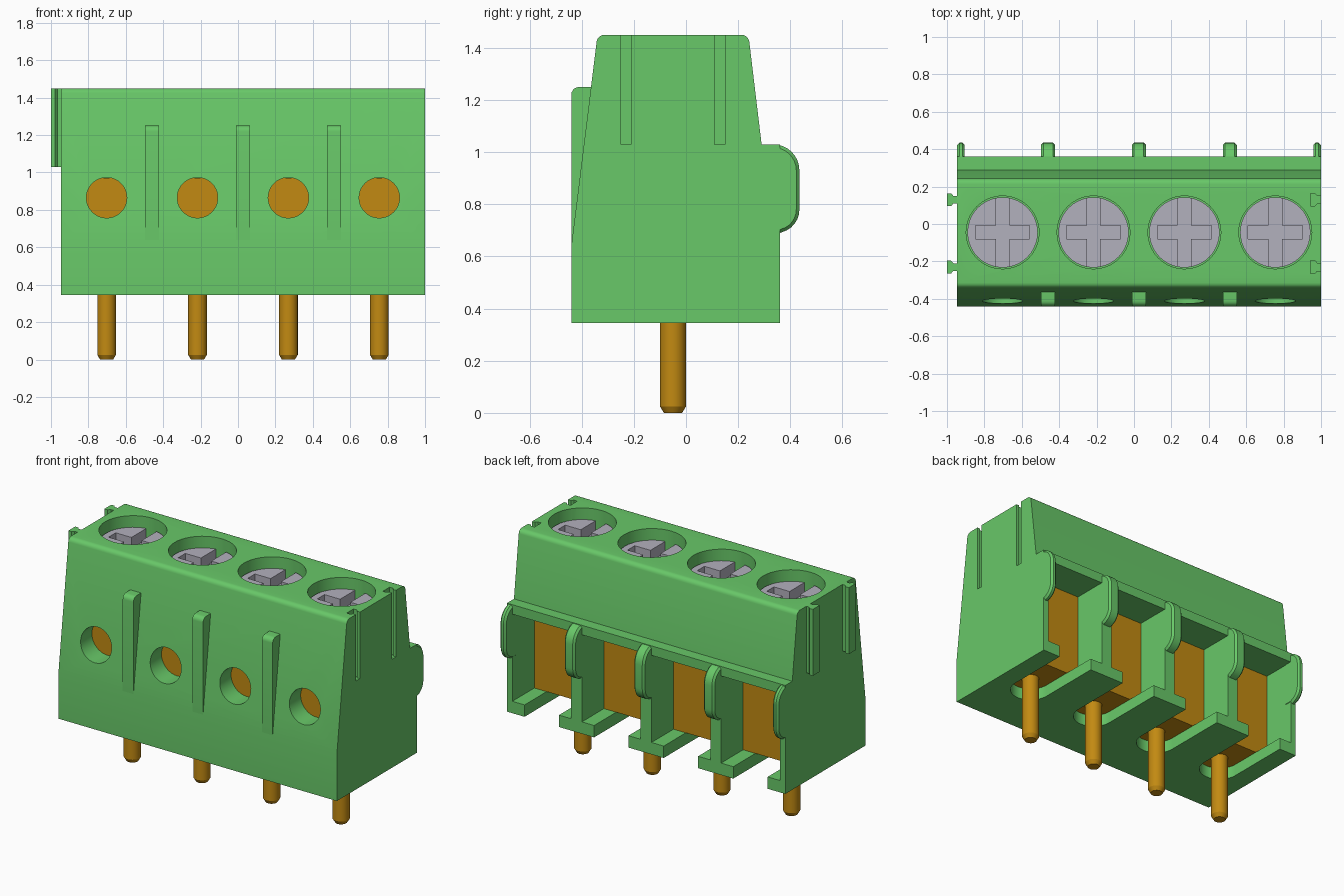
import bpy, bmesh, math
from mathutils import Matrix

if "Cube" in bpy.data.objects:
    bpy.data.objects.remove(bpy.data.objects["Cube"], do_unlink=True)


def material(name, rgb):
    m = bpy.data.materials.new(name)
    m.use_nodes = True
    m.diffuse_color = (*rgb, 1)
    m.node_tree.nodes["Principled BSDF"].inputs["Base Color"].default_value = (*rgb, 1)
    return m


GREEN = material("green plastic", (0.139, 0.578, 0.139))
BRASS = material("brass", (0.54, 0.254, 0.006))
STEEL = material("screw steel", (0.45, 0.437, 0.51))

PITCH = 0.486
POLES = [-0.7025 + PITCH * i for i in range(4)]
X0, X1 = POLES[0] - PITCH / 2, POLES[3] + PITCH / 2
WALLS = [x + PITCH / 2 for x in POLES[:3]]
WELL_Y, PIN_Y = -0.045, -0.05


# --- helpers: every shape is added to a bmesh ---
def prism(bm, pts, lo, hi, axis):
    """Extrude a 2D outline along x (points are y,z) or z (points are x,y)."""
    def place(p, t):
        return (t, p[0], p[1]) if axis == "x" else (p[0], p[1], t)
    a = [bm.verts.new(place(p, lo)) for p in pts]
    b = [bm.verts.new(place(p, hi)) for p in pts]
    faces = [bm.faces.new(a[::-1]), bm.faces.new(b)]
    for i in range(len(pts)):
        j = (i + 1) % len(pts)
        faces.append(bm.faces.new((a[i], a[j], b[j], b[i])))
    bmesh.ops.recalc_face_normals(bm, faces=faces)


def box(bm, x0, x1, y0, y1, z0, z1):
    prism(bm, [(x0, y0), (x1, y0), (x1, y1), (x0, y1)], z0, z1, "z")


def cylinder(bm, r, lo, hi, centre, axis="z", r2=None):
    rot = Matrix.Rotation(math.pi / 2, 4, "X") if axis == "y" else Matrix()
    bmesh.ops.create_cone(bm, cap_ends=True, segments=40, radius1=r,
                          radius2=r if r2 is None else r2, depth=hi - lo,
                          matrix=Matrix.Translation(centre) @ rot)


def arc(cx, cy, r, a0, a1, n=8):
    return [(cx + r * math.cos(math.radians(a0 + (a1 - a0) * i / n)),
             cy + r * math.sin(math.radians(a0 + (a1 - a0) * i / n))) for i in range(n + 1)]


def make(name, bm, mat, smooth=True):
    me = bpy.data.meshes.new(name)
    bm.to_mesh(me)
    bm.free()
    ob = bpy.data.objects.new(name, me)
    bpy.context.scene.collection.objects.link(ob)
    if mat:
        me.materials.append(mat)
    if smooth:
        finish(ob)
    return ob


def finish(ob):
    bpy.ops.object.select_all(action="DESELECT")
    ob.select_set(True)
    bpy.context.view_layer.objects.active = ob
    bpy.ops.object.shade_smooth_by_angle(angle=math.radians(30))


def apply_modifiers(ob):
    bpy.context.view_layer.objects.active = ob
    for m in list(ob.modifiers):
        bpy.ops.object.modifier_apply(modifier=m.name)


def cut(ob, bm):
    cutter = make("cutter", bm, None, False)
    cutter.hide_render = True
    mod = ob.modifiers.new("cut", "BOOLEAN")
    mod.operation, mod.solver, mod.object = "DIFFERENCE", "EXACT", cutter
    apply_modifiers(ob)
    bpy.data.objects.remove(cutter, do_unlink=True)


def dovetail(x, y, d):
    """Narrow neck widening to a head, seen from above."""
    return [(x, y - 0.02), (x - d * 0.02, y - 0.02), (x - d * 0.032, y - 0.034), (x - d * 0.055, y - 0.034),
            (x - d * 0.055, y + 0.034), (x - d * 0.032, y + 0.034), (x - d * 0.02, y + 0.02), (x, y + 0.02)]


# --- housing: side profile with tapered top and rear ledge ---
bm = bmesh.new()
profile = [(-0.44, 0.345), (0.36, 0.345), (0.36, 1.03), (0.29, 1.03)]
profile += arc(0.213, 1.42, 0.03, 8, 90, 5) + arc(-0.313, 1.42, 0.03, 90, 172, 5) + [(-0.44, 0.64)]
prism(bm, profile, X0, X1, "x")
housing = make("housing", bm, GREEN, False)

# rear chambers and the two grooves on the right end
bm = bmesh.new()
for x in POLES:
    box(bm, x - 0.2055, x + 0.2055, -0.30, 0.5, 0.42, 0.97)
for y in (-0.23, 0.13):
    prism(bm, dovetail(X1 + 0.0005, y, 1), 1.03, 1.6, "z")
cut(housing, bm)

# wire holes and screw wells
bm = bmesh.new()
for x in POLES:
    cylinder(bm, 0.108, -0.6, -0.25, (x, -0.425, 0.865), "y")
    cylinder(bm, 0.195, 1.25, 1.55, (x, WELL_Y, 1.40))
cut(housing, bm)

# round-ended floor slots around the pins
bm = bmesh.new()
for x in POLES:
    prism(bm, arc(x, PIN_Y, 0.12, 180, 360, 20) + [(x + 0.12, 0.5), (x - 0.12, 0.5)], 0.2, 0.425, "z")
cut(housing, bm)
finish(housing)

# --- rounded fins at the back of every partition ---
fin = [(0.30, 0.69), (0.36, 0.69)] + arc(0.345, 0.78, 0.09, -75, 0, 6)
fin += arc(0.335, 0.93, 0.10, 0, 90, 8) + [(0.30, 1.03)]
spans = [(X0, X0 + 0.04)] + [(x - 0.0375, x + 0.0375) for x in WALLS] + [(X1 - 0.04, X1)]
bm = bmesh.new()
for a, b in spans:
    prism(bm, fin, a, b, "x")
fins = make("partition_fins", bm, GREEN, False)
bev = fins.modifiers.new("bevel", "BEVEL")
bev.width, bev.segments, bev.limit_method = 0.012, 1, "ANGLE"
bev.angle_limit = math.radians(60)
apply_modifiers(fins)
finish(fins)

# --- upright ribs on the front ---
bm = bmesh.new()
rib = [(-0.44, 0.64)] + arc(-0.41, 1.22, 0.03, 180, 90, 5) + [(-0.35, 1.25), (-0.38, 0.64)]
for x in WALLS:
    prism(bm, rib, x - 0.0375, x + 0.0375, "x")
make("front_ribs", bm, GREEN)

# --- interlocking tongues on the left end ---
bm = bmesh.new()
for y in (-0.23, 0.13):
    prism(bm, dovetail(X0, y, 1), 1.03, 1.45, "z")
make("side_tongues", bm, GREEN)

# --- metal parts of each pole ---
window = []
for cx, cz, a in ((0.12, 0.72, 0), (-0.12, 0.72, 90), (-0.12, 0.54, 180), (0.12, 0.54, 270)):
    window += arc(cx, cz, 0.03, a, a + 90, 4)
for i, x in enumerate(POLES, 1):
    # wire clamp with a recessed rear window
    bm = bmesh.new()
    box(bm, x - 0.2055, x + 0.2055, -0.30, 0.14, 0.42, 0.97)
    clamp = make(f"clamp_{i}", bm, BRASS, False)
    bm = bmesh.new()
    prism(bm, window, 0.04, 0.3, "z")
    bm.transform(Matrix(((1, 0, 0, x), (0, 0, 1, 0), (0, 1, 0, 0), (0, 0, 0, 1))))
    bmesh.ops.recalc_face_normals(bm, faces=bm.faces)
    cut(clamp, bm)
    finish(clamp)

    # solder pin with a tapered tip
    bm = bmesh.new()
    cylinder(bm, 0.035, 0, 0.025, (x, PIN_Y, 0.0125), r2=0.05)
    cylinder(bm, 0.05, 0.025, 0.45, (x, PIN_Y, 0.2375))
    make(f"pin_{i}", bm, BRASS)

    # screw head with a cross slot
    bm = bmesh.new()
    cylinder(bm, 0.188, 1.24, 1.38, (x, WELL_Y, 1.31))
    screw = make(f"screw_{i}", bm, STEEL, False)
    bm = bmesh.new()
    w, n, y = 0.036, 0.145, WELL_Y
    prism(bm, [(x - w, y - 0.3), (x + w, y - 0.3), (x + w, y - w), (x + n, y - w), (x + n, y + w), (x + w, y + w),
               (x + w, y + 0.3), (x - w, y + 0.3), (x - w, y + w), (x - n, y + w), (x - n, y - w), (x - w, y - w)],
          1.31, 1.6, "z")
    cut(screw, bm)
    finish(screw)
